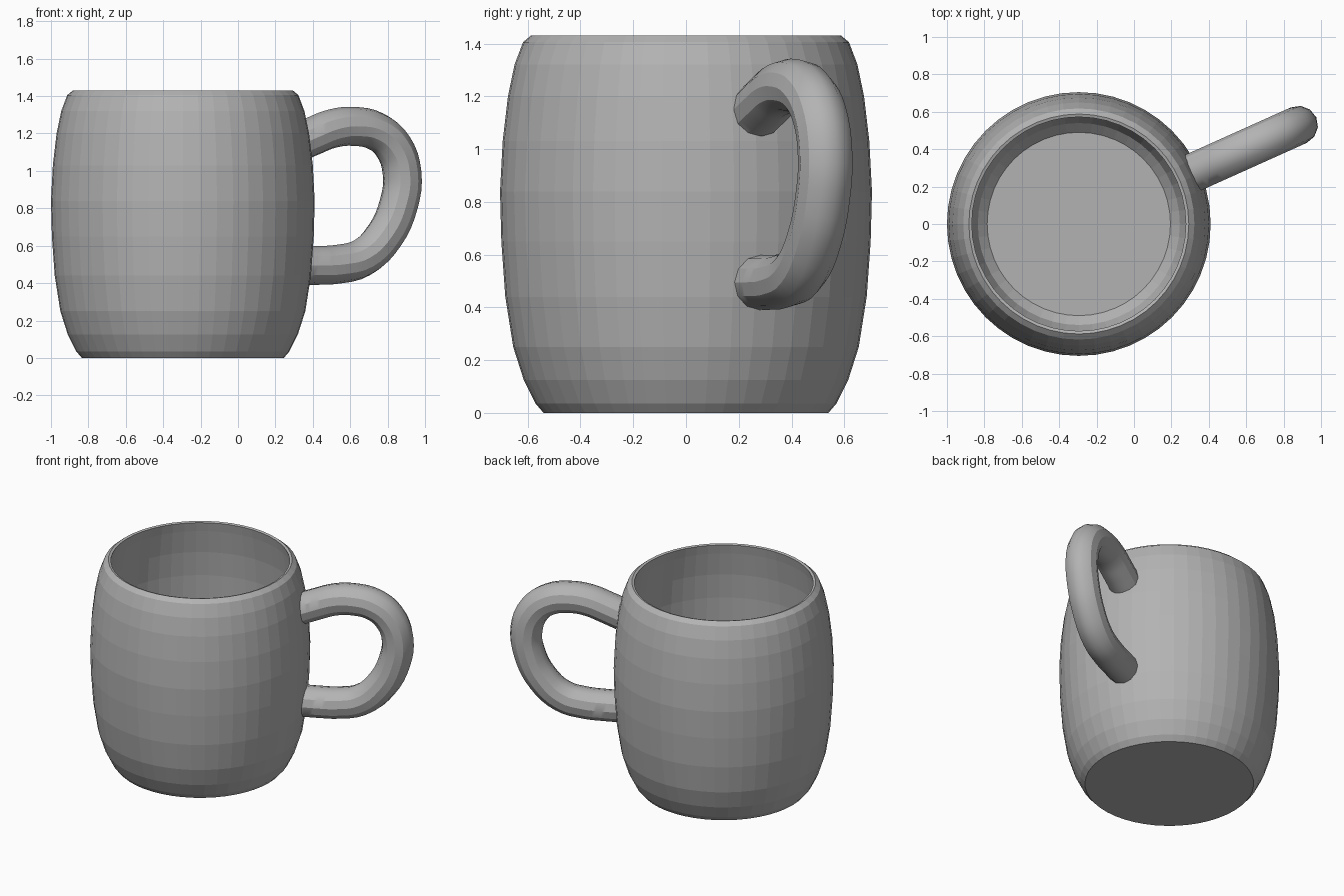
import bpy, bmesh, math
from mathutils import Vector

if "Cube" in bpy.data.objects:
    bpy.data.objects.remove(bpy.data.objects["Cube"])

CX = -0.295                      # mug axis
ANG = math.radians(24.2)         # direction of the handle

grey = bpy.data.materials.new("plain_grey")
grey.diffuse_color = (0.45, 0.45, 0.45, 1)
grey.use_nodes = True
grey.node_tree.nodes["Principled BSDF"].inputs["Base Color"].default_value = grey.diffuse_color

# Mug body: closed wall profile (radius, height) spun around the axis
profile = [(0, 0), (0.54, 0), (0.57, 0.035), (0.615, 0.125), (0.655, 0.25),
           (0.685, 0.44), (0.7, 0.65), (0.705, 0.84), (0.695, 1.03), (0.675, 1.2),
           (0.65, 1.32), (0.618, 1.405), (0.588, 1.43), (0.572, 1.425),
           (0.585, 1.36), (0.61, 1.2), (0.625, 1.03), (0.63, 0.84), (0.625, 0.65),
           (0.61, 0.44), (0.575, 0.25), (0.54, 0.15), (0.49, 0.1), (0, 0.1)]
bm = bmesh.new()
verts = [bm.verts.new((r, 0, z)) for r, z in profile]
edges = [bm.edges.new(p) for p in zip(verts, verts[1:])]
bmesh.ops.spin(bm, geom=verts + edges, axis=(0, 0, 1), cent=(0, 0, 0),
               angle=math.tau, steps=48, use_duplicate=False)
bmesh.ops.remove_doubles(bm, verts=bm.verts, dist=1e-4)
bmesh.ops.recalc_face_normals(bm, faces=bm.faces)
mesh = bpy.data.meshes.new("mug_body")
bm.to_mesh(mesh)
bm.free()
body = bpy.data.objects.new("mug_body", mesh)
body.location.x = CX
body.data.materials.append(grey)
bpy.context.collection.objects.link(body)

# Handle: round tube along a D-shaped path (distance from axis, height)
path = [(0.66, 1.145), (0.76, 1.185), (0.88, 1.227), (1.0, 1.238), (1.13, 1.213),
        (1.23, 1.135), (1.285, 0.99), (1.265, 0.82), (1.18, 0.65),
        (1.05, 0.535), (0.9, 0.5), (0.78, 0.495), (0.66, 0.495)]
curve = bpy.data.curves.new("handle", 'CURVE')
curve.dimensions = '3D'
curve.bevel_depth = 0.104
curve.bevel_resolution = 4
curve.use_fill_caps = True
spline = curve.splines.new('BEZIER')
spline.resolution_u = 4
spline.bezier_points.add(len(path) - 1)
for p, (r, z) in zip(spline.bezier_points, path):
    p.co = Vector((CX + r * math.cos(ANG), r * math.sin(ANG), z))
    p.handle_left_type = p.handle_right_type = 'AUTO'
curve.materials.append(grey)
handle = bpy.data.objects.new("handle", curve)
bpy.context.collection.objects.link(handle)
bpy.context.view_layer.objects.active = handle
handle.select_set(True)
bpy.ops.object.convert(target='MESH')
bpy.ops.object.shade_smooth_by_angle()
